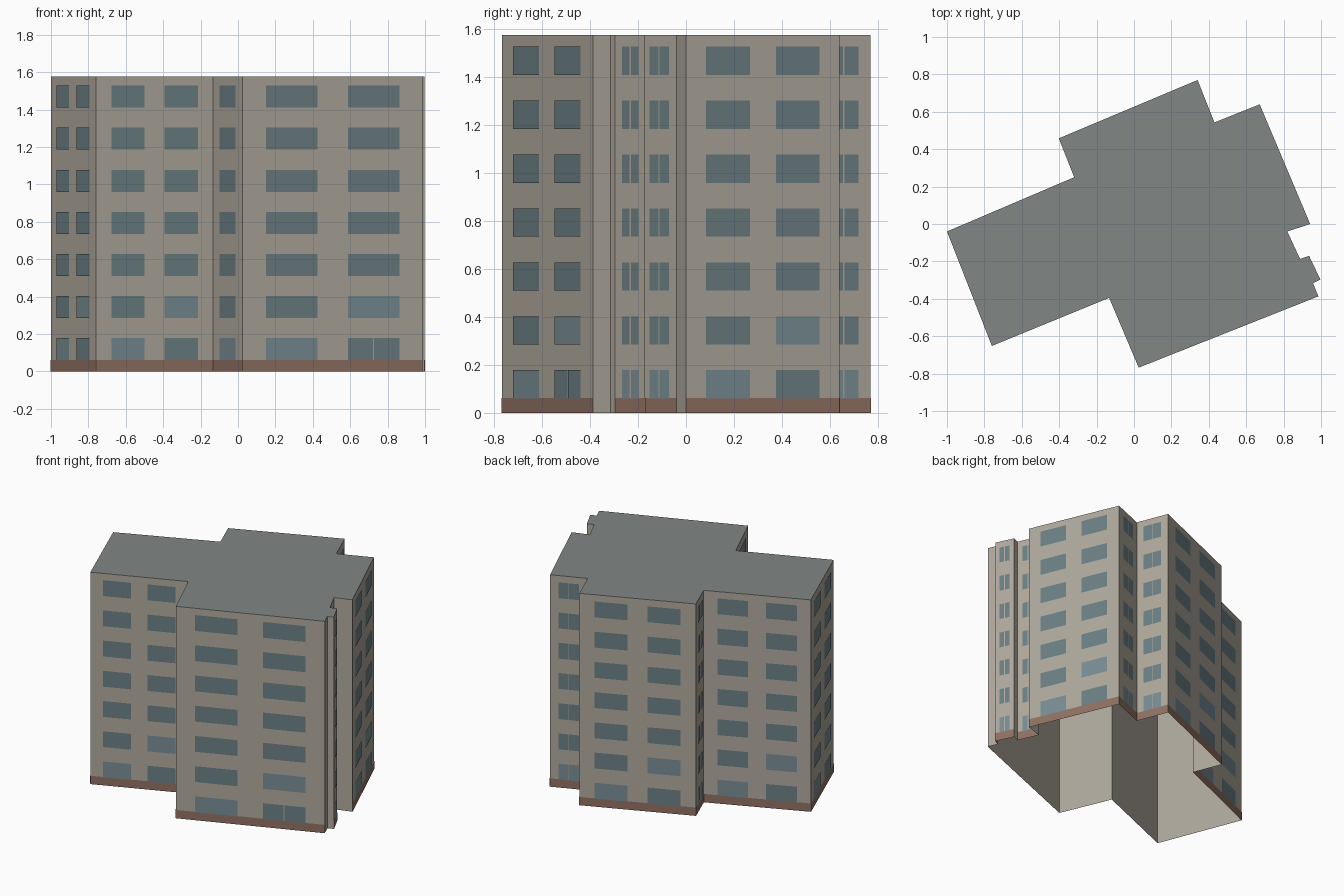
import bpy
from mathutils import Vector

if "Cube" in bpy.data.objects:
    bpy.data.objects.remove(bpy.data.objects["Cube"])

HEIGHT, PLINTH = 1.577, 0.062
FLOORS, PITCH, SILL, WIN_H = 7, 0.225, 0.06, 0.118

# Footprint, counter-clockwise from the left corner
FOOT = [(-1.0, -0.04), (-0.76, -0.652), (-0.133, -0.395), (0.025, -0.768),
        (0.986, -0.387), (0.957, -0.316), (0.997, -0.297), (0.936, -0.17),
        (0.888, -0.187), (0.82, -0.04), (0.942, 0.0), (0.672, 0.64),
        (0.43, 0.543), (0.34, 0.77), (-0.402, 0.458), (-0.32, 0.25)]
DOOR_WALL = 3


def material(name, rgb):
    m = bpy.data.materials.new(name)
    m.diffuse_color = (*rgb, 1)
    m.use_nodes = True
    m.node_tree.nodes["Principled BSDF"].inputs["Base Color"].default_value = m.diffuse_color
    return m


RENDER = material("render", (0.43, 0.395, 0.335))
BRICK = material("brick", (0.28, 0.165, 0.125))
ROOF = material("roofing", (0.22, 0.245, 0.235))
GLASS = material("glass", (0.15, 0.215, 0.235))
PALE = material("pale_glass", (0.19, 0.265, 0.295))


def make(name, faces, mats, idx=None):
    """Object from a list of separate polygons."""
    verts, polys = [], []
    for f in faces:
        polys.append(range(len(verts), len(verts) + len(f)))
        verts += f
    me = bpy.data.meshes.new(name)
    me.from_pydata(verts, [], [list(p) for p in polys])
    for m in mats:
        me.materials.append(m)
    for p, i in zip(me.polygons, idx or []):
        p.material_index = i
    ob = bpy.data.objects.new(name, me)
    bpy.context.collection.objects.link(ob)
    return ob


def panel(a, b, t0, t1, z0, z1, off=0.0):
    """Upright rectangle along wall a-b between fractions t0 and t1."""
    a, b = Vector((*a, 0)), Vector((*b, 0))
    d = b - a
    n = Vector((d.y, -d.x, 0)).normalized() * off
    p, q = a + d * t0 + n, a + d * t1 + n
    return [(p.x, p.y, z0), (q.x, q.y, z0), (q.x, q.y, z1), (p.x, p.y, z1)]


walls, plinth, windows, tint = [], [], [], []
for w, a in enumerate(FOOT):
    b = FOOT[(w + 1) % len(FOOT)]
    length = (Vector(b) - Vector(a)).length
    walls.append(panel(a, b, 0, 1, 0, HEIGHT))
    if length < 0.13:          # short returns stay plain
        continue
    plinth.append(panel(a, b, 0, 1, 0, PLINTH, 0.002))
    # Long walls carry two windows per floor, short ones a single window
    bays = [(0.13, 0.415), (0.585, 0.87)] if length > 0.5 else [(0.225, 0.775)]
    for floor in range(FLOORS):
        z = SILL + floor * PITCH
        for i, (t0, t1) in enumerate(bays):
            door = w == DOOR_WALL and floor == 0 and i == 1
            if length < 0.3 or door:   # split by a thin mullion
                c, g = (t0 + t1) / 2, 0.003 / length
                spans = [(t0, c - g), (c + g, t1)]
            else:
                spans = [(t0, t1)]
            for s, e in spans:
                windows.append(panel(a, b, s, e, z, z + WIN_H, 0.003))
                tint.append(int((floor, i) in {(0, 0), (1, 1)}))

# Open-bottomed shell, flat roof, brick base and glazing
make("walls", walls, [RENDER])
make("roof", [[(x, y, HEIGHT) for x, y in FOOT]], [ROOF])
make("brick_plinth", plinth, [BRICK])
make("windows", windows, [GLASS, PALE], tint)
